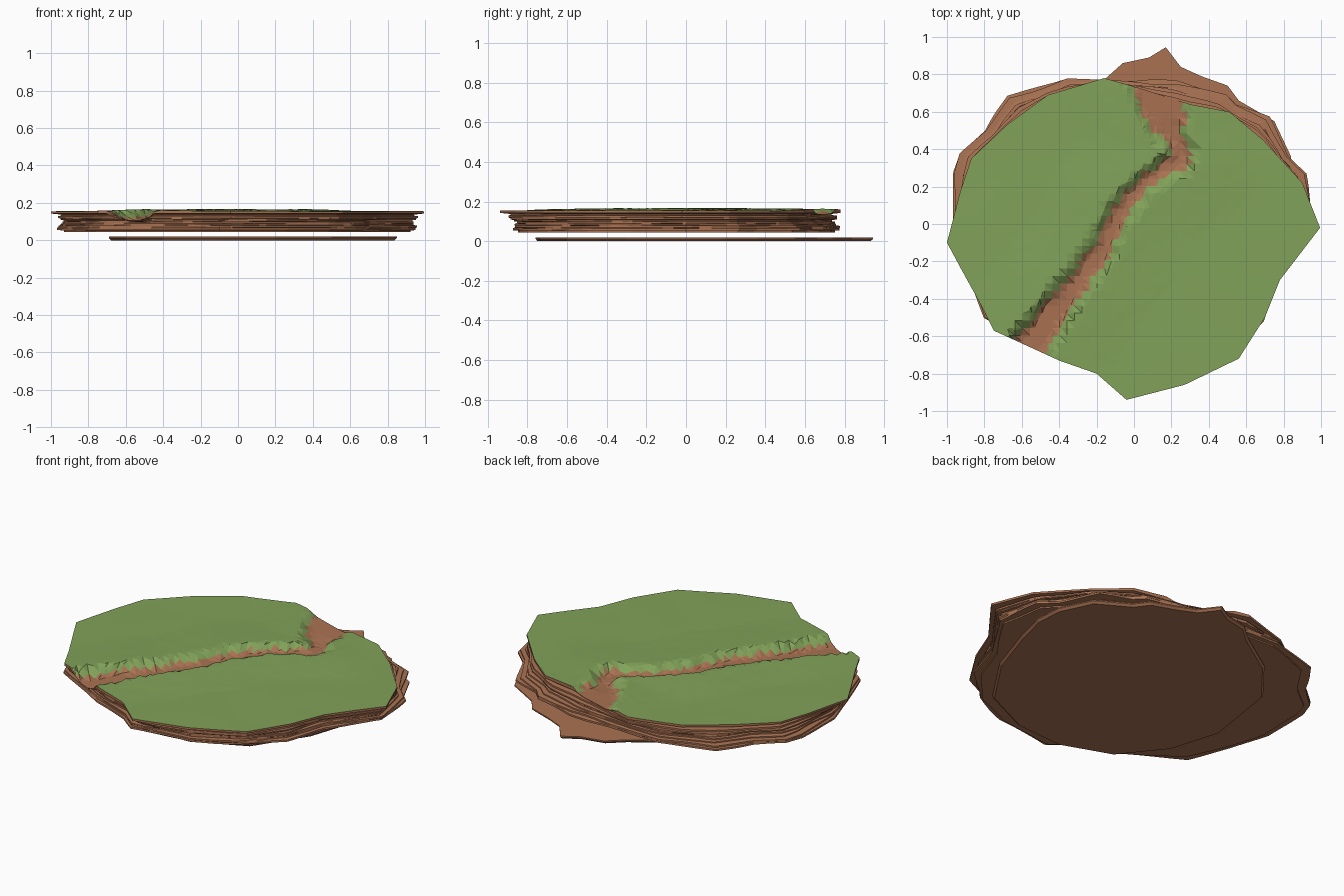
import bpy, bmesh, math
from mathutils import Vector, noise
from mathutils.geometry import intersect_line_line_2d

if "Cube" in bpy.data.objects:
    bpy.data.objects.remove(bpy.data.objects["Cube"])

TOP = [(-1, -.1), (-.93, .17), (-.87, .35), (-.68, .53), (-.46, .69), (-.16, .78), (.02, .73),
       (.3, .64), (.51, .60), (.69, .45), (.9, .22), (.995, -.02), (.78, -.3), (.7, -.5),
       (.56, -.72), (.27, -.86), (-.04, -.94), (-.2, -.8), (-.4, -.73), (-.64, -.62),
       (-.75, -.57), (-.82, -.43), (-.93, -.23)]
LOW = [(-.97, .28), (-.94, .38), (-.8, .5), (-.68, .69), (-.37, .79), (-.15, .78), (.24, .77),
       (.5, .7), (.55, .64), (.72, .57), (.83, .36), (.92, .27), (.96, 0), (.77, -.28),
       (.69, -.52), (.5, -.72), (.27, -.83), (-.1, -.88), (-.2, -.8), (-.45, -.71),
       (-.8, -.5), (-.9, -.25), (-.97, -.02)]
PLATE = [(.17, .945), (.25, .84), (.36, .79), (.5, .74), (.56, .66), (.75, .55), (.84, .36), (.85, .2),
         (.8, 0), (.7, -.3), (.5, -.6), (.2, -.74), (-.1, -.76), (-.4, -.65), (-.6, -.4),
         (-.69, -.1), (-.62, .35), (-.42, .6), (-.15, .78), (-.06, .86), (.08, .89)]
# gully: x, y, half width, floor height
GULLY = [(-.58, -.72, .10, .105), (-.52, -.6, .085, .11), (-.34, -.36, .06, .12), (-.16, -.12, .055, .125),
         (-.08, .06, .05, .125), (.06, .22, .04, .13), (.27, .36, .05, .125), (.2, .46, .05, .125),
         (.17, .58, .11, .135), (.1, .8, .13, .14)]


def material(name, col):
    m = bpy.data.materials.new(name)
    m.diffuse_color = (*col, 1)
    m.use_nodes = True
    m.node_tree.nodes["Principled BSDF"].inputs["Base Color"].default_value = m.diffuse_color
    return m


GRASS = material("grass", (.22, .36, .10))
EARTH = material("earth", (.40, .17, .085))


def radius(poly, a):
    far = Vector((math.cos(a), math.sin(a))) * 3
    best = 0
    for p, q in zip(poly, poly[1:] + poly[:1]):
        hit = intersect_line_line_2d(Vector((0, 0)), far, Vector(p), Vector(q))
        if hit:
            best = max(best, hit.length)
    return best or Vector(min(poly, key=lambda p: abs(math.atan2(p[1], p[0]) - a))).length


def gully(x, y):
    """Distance outside the gully edge, and floor height there."""
    best = (9, .15)
    p = Vector((x, y))
    for a, b in zip(GULLY, GULLY[1:]):
        s, e = Vector(a[:2]), Vector(b[:2])
        t = max(0, min(1, (p - s).dot(e - s) / (e - s).length_squared))
        d = (p - s.lerp(e, t)).length - a[2] - t * (b[2] - a[2])
        best = min(best, (d, a[3] + t * (b[3] - a[3])))
    return best


def height(x, y):
    d, floor = gully(x, y)
    d += .025 * noise.noise((x * 14, y * 14, 2))
    rim = .155 + .012 * max(0, 1 - abs(d - .05) / .3) * max(0, 1 - (x * x + y * y) ** 2)
    rim += .003 * noise.noise((x * 3, y * 3, 7))
    t = max(0, min(1, (d + .02) / .05))
    return floor + (rim - floor) * t


def finish(bm, name, mats):
    me = bpy.data.meshes.new(name)
    bm.to_mesh(me)
    bm.free()
    for m in mats:
        me.materials.append(m)
    ob = bpy.data.objects.new(name, me)
    bpy.context.collection.objects.link(ob)
    return ob


def loft(bm, rings, cap_bottom=True, cap_top=False):
    vs = [[bm.verts.new(p) for p in r] for r in rings]
    n = len(vs[0])
    for a, b in zip(vs, vs[1:]):
        for i in range(n):
            j = (i + 1) % n
            bm.faces.new((a[i], a[j], b[j], b[i]))
    if cap_bottom:
        bm.faces.new(vs[0][::-1])
    if cap_top:
        bm.faces.new(vs[-1])


def corner_angles(*polys):
    out = {round(2 * math.pi * i / 90, 4) for i in range(90)}
    for poly in polys:
        out |= {round(math.atan2(y, x) % (2 * math.pi), 4) for x, y in poly}
    return sorted(out)


ANG = corner_angles(TOP, LOW)

# grassy ground with the gully
bm = bmesh.new()
bm.faces.new([bm.verts.new((radius(TOP, a) * math.cos(a), radius(TOP, a) * math.sin(a), 0)) for a in ANG])
bmesh.ops.triangulate(bm, faces=bm.faces[:])
for axis in (Vector((1, 0, 0)), Vector((0, 1, 0))):
    for i in range(-24, 25):
        bmesh.ops.bisect_plane(bm, geom=bm.verts[:] + bm.edges[:] + bm.faces[:],
                               plane_co=axis * (i * .04 + .003), plane_no=axis, dist=1e-5)
bmesh.ops.triangulate(bm, faces=bm.faces[:])
for v in bm.verts:
    v.co.z = height(v.co.x, v.co.y)
for f in bm.faces:
    c = f.calc_center_median()
    d = gully(c.x, c.y)[0] + .025 * noise.noise((c.x * 14, c.y * 14, 2))
    f.material_index = 1 if d < -.005 else 0
    if f.normal.z < 0:
        f.normal_flip()
bmesh.ops.recalc_face_normals(bm, faces=bm.faces[:])
if sum(f.normal.z for f in bm.faces) < 0:
    bmesh.ops.reverse_faces(bm, faces=bm.faces[:])
finish(bm, "grass_top", [GRASS, EARTH])

# stepped rock strata: bottom, top, blend towards the upper outline, size
LAYERS = [(.045, .053, .1, .965), (.055, .066, 0, 1), (.069, .078, .05, .995), (.081, .088, .2, .98),
          (.091, .099, .3, .97), (.101, .107, .45, .965), (.110, .117, .55, .985),
          (.119, .129, .7, .985), (.133, .138, .85, .955), (.143, .2, 1, 1)]
r_top = [radius(TOP, a) for a in ANG]
r_low = [radius(LOW, a) for a in ANG]
rings = []
for k, (z0, z1, mix, size) in enumerate(LAYERS):
    for z in (z0, z1):
        ring = []
        for a, rt, rl in zip(ANG, r_top, r_low):
            c, s = math.cos(a), math.sin(a)
            wob = 0 if mix == 1 else .02 * noise.noise((c * 3, s * 3, k * 5.3)) - .006
            r = (rl + (rt - rl) * mix) * size + wob
            x, y = r * c, r * s
            tilt = 0 if mix == 1 or k == 0 else .003 * noise.noise((c * 2, s * 2, k * 1.3))
            ring.append((x, y, min(z + tilt, height(x, y) - (0 if z == .2 else .002 * (10 - k)))))
        rings.append(ring)
bm = bmesh.new()
loft(bm, rings)
finish(bm, "rock_strata", [EARTH])

# thin detached slab at the very bottom
bm = bmesh.new()
outline = [(radius(PLATE, a) * math.cos(a), radius(PLATE, a) * math.sin(a)) for a in corner_angles(PLATE)]
loft(bm, [[(x * .985, y * .985, 0) for x, y in outline], [(x, y, .012) for x, y in outline],
          [(x, y, .019) for x, y in outline]], True, True)
finish(bm, "bottom_slab", [EARTH])
